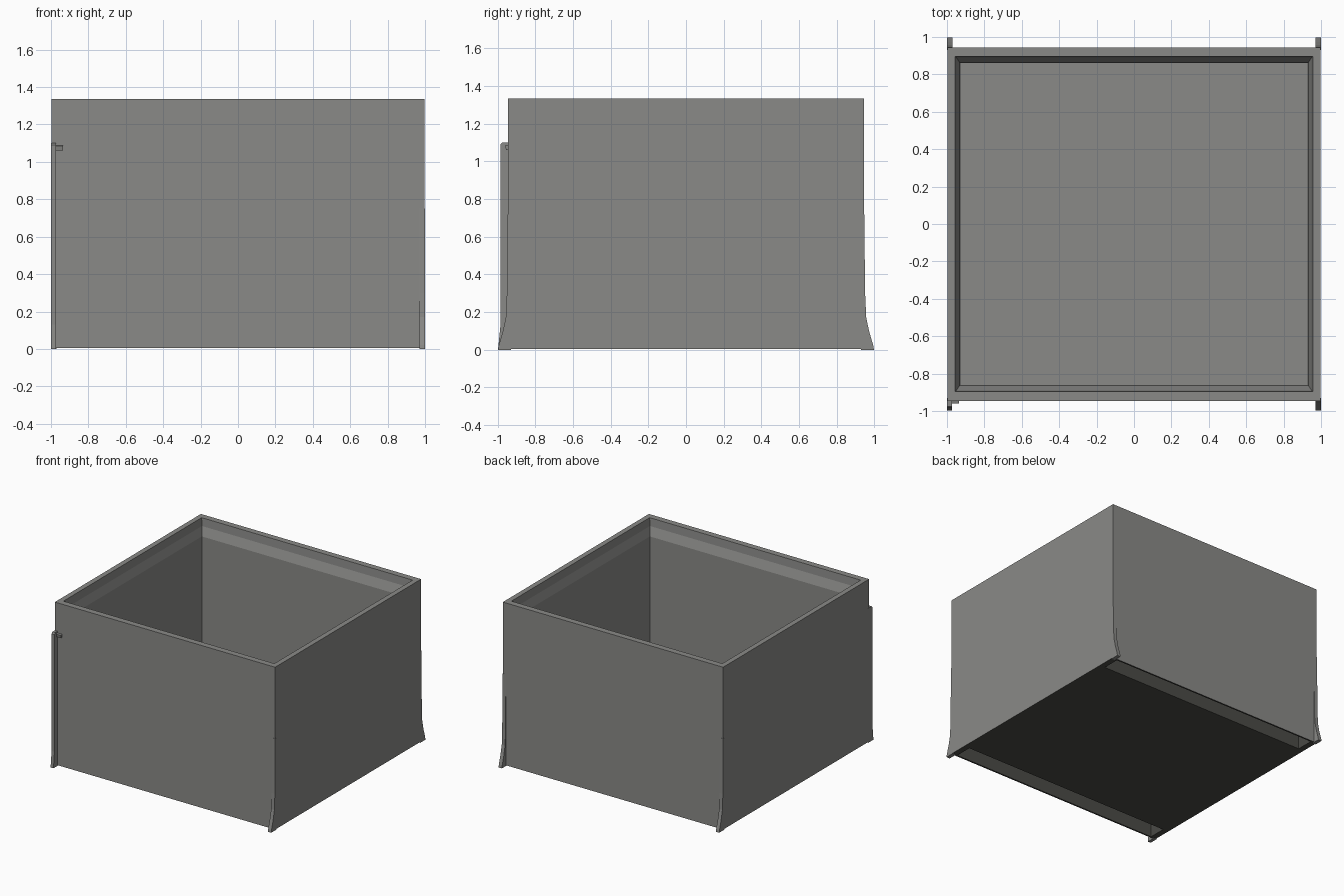
import bpy, bmesh

if "Cube" in bpy.data.objects:
    bpy.data.objects.remove(bpy.data.objects["Cube"])


def material(name, rgb):
    m = bpy.data.materials.new(name)
    m.diffuse_color = (*rgb, 1)
    m.use_nodes = True
    m.node_tree.nodes["Principled BSDF"].inputs["Base Color"].default_value = m.diffuse_color
    return m


GREY = material("warm_grey", (0.255, 0.255, 0.245))
DARK = material("underside_dark_grey", (0.07, 0.07, 0.062))


def finish(name, bm, mats):
    bmesh.ops.recalc_face_normals(bm, faces=bm.faces)
    me = bpy.data.meshes.new(name)
    bm.to_mesh(me)
    bm.free()
    for m in mats:
        me.materials.append(m)
    ob = bpy.data.objects.new(name, me)
    bpy.context.collection.objects.link(ob)
    return ob


def loft(name, rings, mats):
    """Stack of rectangles (half x, half y, centre y, z) joined and capped."""
    bm = bmesh.new()
    loops = []
    for hx, hy, cy, z in rings:
        loops.append([bm.verts.new((sx * hx, cy + sy * hy, z))
                      for sx, sy in ((-1, -1), (1, -1), (1, 1), (-1, 1))])
    for a, b in zip(loops, loops[1:]):
        for i in range(4):
            j = (i + 1) % 4
            bm.faces.new((a[i], a[j], b[j], b[i]))
    bm.faces.new(loops[0])
    bm.faces.new(loops[-1])
    return finish(name, bm, mats)


def prism(name, profile, x0, x1):
    """Side profile (y, z) extruded along x."""
    bm = bmesh.new()
    a = [bm.verts.new((x0, y, z)) for y, z in profile]
    f = bm.faces.new(a)
    r = bmesh.ops.extrude_face_region(bm, geom=[f])
    bmesh.ops.translate(bm, vec=(x1 - x0, 0, 0),
                        verts=[v for v in r["geom"] if isinstance(v, bmesh.types.BMVert)])
    return finish(name, bm, [GREY])


# Open box with a stepped lip around the mouth
box = loft("open_box", [
    (0.998, 0.945, 0, 0.005), (0.998, 0.945, 0, 1.335),
    (0.956, 0.895, 0, 1.335), (0.950, 0.890, 0, 1.27),
    (0.932, 0.863, 0, 1.20), (0.928, 0.860, 0, 0.18)], [GREY, DARK])

# Long channels under the front and back edges
for side in (-1, 1):
    cutter = loft("channel_cutter", [
        (0.95, 0.07, side * 0.862, -0.1), (0.95, 0.07, side * 0.862, 0.14)], [DARK])
    cutter.hide_render = True
    mod = box.modifiers.new("channel", "BOOLEAN")
    mod.operation = "DIFFERENCE"
    mod.solver = "EXACT"
    mod.object = cutter
    dg = bpy.context.evaluated_depsgraph_get()
    cut = bpy.data.meshes.new_from_object(box.evaluated_get(dg))
    box.modifiers.clear()
    box.data = cut
    bpy.data.objects.remove(cutter)

# Underside and channel faces are darker
box.data.materials.clear()
box.data.materials.append(GREY)
box.data.materials.append(DARK)
for p in box.data.polygons:
    c = p.center
    p.material_index = int(c.z < 0.16 and abs(c.x) < 0.97 and abs(c.y) < 0.943)

# Flared fins at the corners
flare = [(0.93, 0), (0.998, 0), (0.995, 0.02), (0.972, 0.10), (0.957, 0.17),
         (0.951, 0.30), (0.946, 0.75), (0.93, 0.75)]
for sx, sy, name in ((1, -1, "front_right_fin"), (1, 1, "back_right_fin"),
                     (-1, 1, "back_left_fin")):
    prism(name, [(sy * y, z) for y, z in flare], sx * 0.97, sx * 1.0)

# Tall edge strip on the front left corner, with a small hook on top
prism("front_left_strip", [(-0.93, 0), (-0.998, 0), (-0.995, 0.03), (-0.985, 0.13),
                           (-0.985, 1.09), (-0.975, 1.102), (-0.93, 1.102)], -1.0, -0.974)
prism("strip_hook", [(-0.94, 1.06), (-0.955, 1.06), (-0.96, 1.085), (-0.94, 1.09)],
      -0.98, -0.935)
